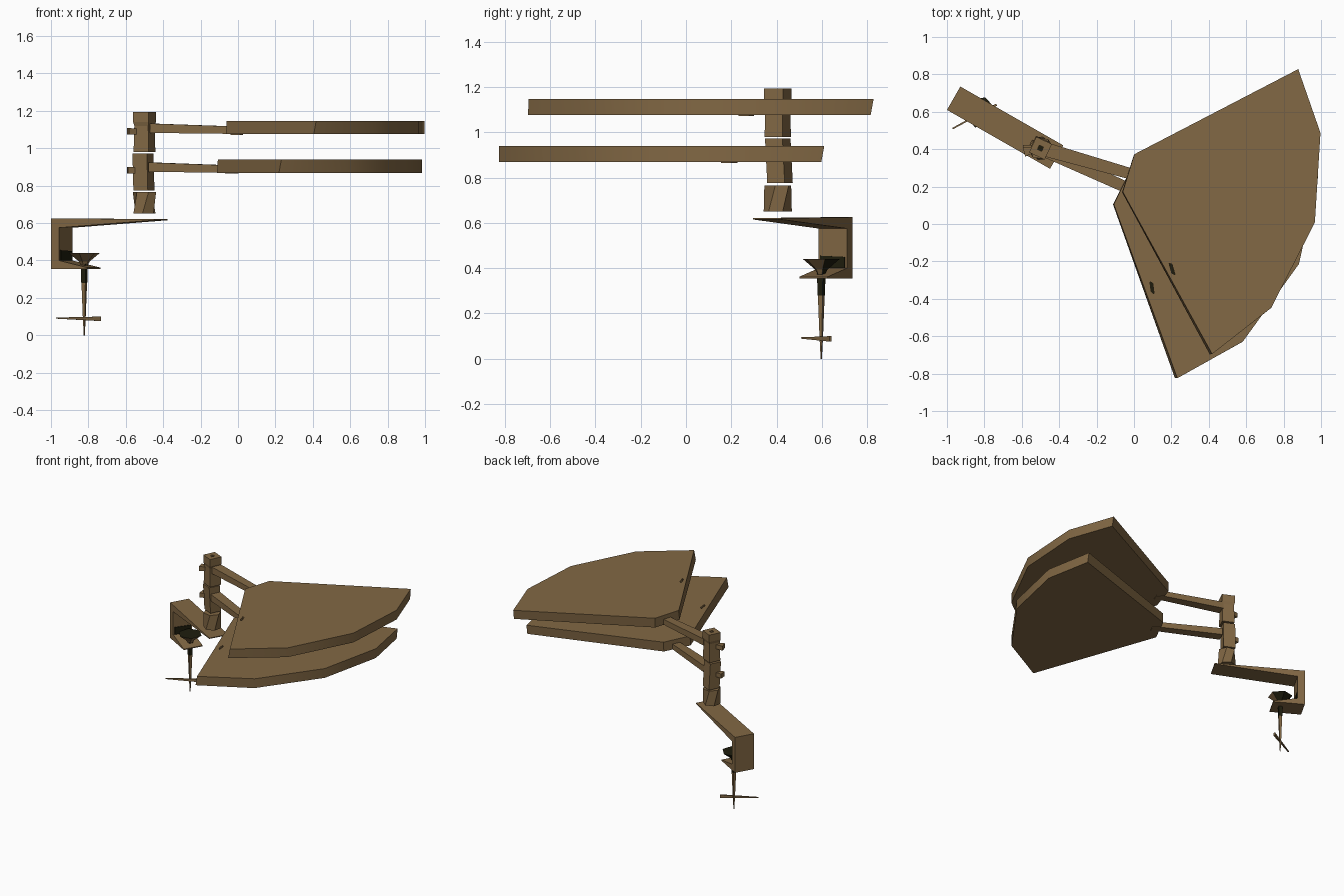
import bpy, bmesh
from math import sin, cos, radians, pi
from mathutils import Vector, Matrix

if "Cube" in bpy.data.objects:
    bpy.data.objects.remove(bpy.data.objects["Cube"])


def material(name, rgb):
    m = bpy.data.materials.new(name)
    m.diffuse_color = (*rgb, 1)
    m.use_nodes = True
    m.node_tree.nodes["Principled BSDF"].inputs["Base Color"].default_value = m.diffuse_color
    return m


BROWN = material("wood_brown", (0.223, 0.138, 0.058))
DARK = material("dark_olive", (0.013, 0.012, 0.004))
POLE = Vector((-0.50, 0.405, 0))


def loft(name, rings, mat=BROWN, smooth=False):
    """Closed solid through rings with equal point counts."""
    bm = bmesh.new()
    vs = [[bm.verts.new(p) for p in r] for r in rings]
    n = len(rings[0])
    bm.faces.new(vs[0][::-1])
    bm.faces.new(vs[-1])
    for a, b in zip(vs, vs[1:]):
        for i in range(n):
            j = (i + 1) % n
            bm.faces.new((a[i], a[j], b[j], b[i]))
    bmesh.ops.recalc_face_normals(bm, faces=bm.faces)
    if smooth:
        for f in bm.faces:
            f.smooth = True
        for e in bm.edges:
            e.smooth = e.calc_face_angle(0) < radians(35)
    me = bpy.data.meshes.new(name)
    bm.to_mesh(me)
    bm.free()
    me.materials.append(mat)
    ob = bpy.data.objects.new(name, me)
    bpy.context.collection.objects.link(ob)
    return ob


def ring(c, r, z, n=4, turn=0.35):
    return [(c[0] + r * cos(2 * pi * i / n + turn),
             c[1] + r * sin(2 * pi * i / n + turn), z) for i in range(n)]


def beam(name, a, b, wa, ha, wb, hb, mat=BROWN):
    """Tapered box from a to b with width and height at each end."""
    a, b = Vector(a), Vector(b)
    side = (b - a).cross(Vector((0, 0, 1))).normalized()
    up = Vector((0, 0, 1))

    def end(p, w, h):
        return [p + side * w * s / 2 + up * h * t / 2
                for s, t in ((-1, -1), (1, -1), (1, 1), (-1, 1))]
    return loft(name, [end(a, wa, ha), end(b, wb, hb)], mat)


def swing(p, deg):
    """Turn a point about the pole."""
    return POLE + Matrix.Rotation(radians(deg), 3, 'Z') @ (Vector(p) - POLE)


# Fan-shaped trays with a smooth rim, the lower one swung around the pole
FAN = [(0.002, 0.373), (0.878, 0.828), (0.997, 0.487), (0.967, 0.008),
       (0.734, -0.448), (0.418, -0.695), (-0.06, 0.172)]
FAN_LOW = [(0.0, 0.371), (0.881, 0.815), (0.997, 0.487), (0.967, 0.008),
           (0.732, -0.45), (0.405, -0.697), (-0.064, 0.17)]
MARK = [(0.187, -0.21), (0.203, -0.215), (0.22, -0.272), (0.202, -0.262)]
for level, z, deg in (("upper", 1.076, 0), ("lower", 0.868, -8.8)):
    shift = Vector((-0.007, -0.002, 0)) if deg else Vector()
    top = z + 0.071
    tray = loft(level + "_tray",
                [[swing((x, y, z), deg) + shift for x, y in FAN_LOW],
                 [swing((x, y, top), deg) + shift for x, y in FAN]], smooth=True)
    # Narrow dark slot sunk into the tray
    cutter = loft(level + "_slot_cutter",
                  [[swing((x, y, h), deg) for x, y in MARK] for h in (top - 0.055, top + 0.02)])
    cutter.hide_render = True
    cutter.hide_viewport = True
    cut = tray.modifiers.new("slot", 'BOOLEAN')
    cut.operation = 'DIFFERENCE'
    cut.object = cutter
    loft(level + "_slot_floor",
         [[swing((x, y, h), deg) for x, y in MARK] for h in (top - 0.058, top - 0.053)], DARK)
    # Tapered arm to the tray
    beam(level + "_arm", swing((-0.46, 0.395, z + 0.031), deg),
         swing((-0.03, 0.272, z + 0.021), deg), 0.075, 0.05, 0.06, 0.04)
    beam(level + "_arm_tongue", swing((-0.03, 0.272, z + 0.004), deg),
         swing((0.02, 0.255, z), deg), 0.06, 0.016, 0.05, 0.008)
    # Tightening knob opposite the arm
    beam(level + "_knob", swing((-0.53, 0.40, z + 0.014), deg),
         swing((-0.588, 0.385, z + 0.014), deg), 0.03, 0.03, 0.05, 0.035)

# Pole collars, the top one with a sunken hole
loft("upper_collar", [ring(POLE, 0.062, 0.98), ring(POLE, 0.058, 1.12),
                      ring(POLE, 0.065, 1.14), ring(POLE, 0.065, 1.193),
                      ring(POLE, 0.017, 1.193), ring(POLE, 0.017, 1.13)])
loft("pole_hole", [ring(POLE, 0.017, 1.129), ring(POLE, 0.017, 1.132)], DARK)
loft("lower_collar", [ring(POLE + Vector((-0.003, 0.01, 0)), 0.06, 0.775),
                      ring(POLE + Vector((-0.008, 0, 0)), 0.06, 0.972)])
loft("base_collar", [ring(POLE, 0.063, 0.65, 6), ring(POLE, 0.063, 0.765, 6, 0.35 + pi / 6)])

# C-shaped table clamp: profile in (distance along, height)
PROFILE = [(0, 0.355), (0, 0.625), (0.635, 0.621), (0.635, 0.615),
           (0.05, 0.575), (0.05, 0.40), (0.222, 0.362), (0.222, 0.355)]
ALONG = Vector((0.868, -0.496, 0))
ACROSS = Vector((0.496, 0.868, 0))
CORNER = Vector((-1.0, 0.61, 0))


def clamp_pt(s, w, z):
    return CORNER + ALONG * s + ACROSS * w + Vector((0, 0, z))


loft("clamp", [[clamp_pt(s, w, z) for s, z in PROFILE] for w in (0, 0.144)])
loft("clamp_inner_plate",
     [[clamp_pt(s, w, z) for w, z in ((0.01, 0.40), (0.134, 0.40), (0.134, 0.45), (0.01, 0.455))]
      for s in (0.049, 0.055)], DARK)

# Screw with pressure pad (dark on top and on its back side) and turning handle
S = (-0.822, 0.597)
pad = loft("screw_pad", [ring(S, 0.015, 0.37, 6, 0.2), ring(S, 0.03, 0.395, 6, 0.2),
                         ring(S, 0.085, 0.440, 6, 0.2)])
pad.data.materials.append(DARK)
for f in pad.data.polygons:
    if f.normal.y > 0.2 or f.normal.z > 0.5:
        f.material_index = 1
loft("screw_thread", [ring(S, 0.017, 0.28), ring(S, 0.021, 0.395)], DARK)
loft("screw_shaft", [ring(S, 0.003, 0.0), ring(S, 0.008, 0.09), ring(S, 0.016, 0.28)])
beam("screw_handle", (-0.97, 0.51, 0.092), (-0.735, 0.638, 0.088), 0.008, 0.006, 0.012, 0.024)
